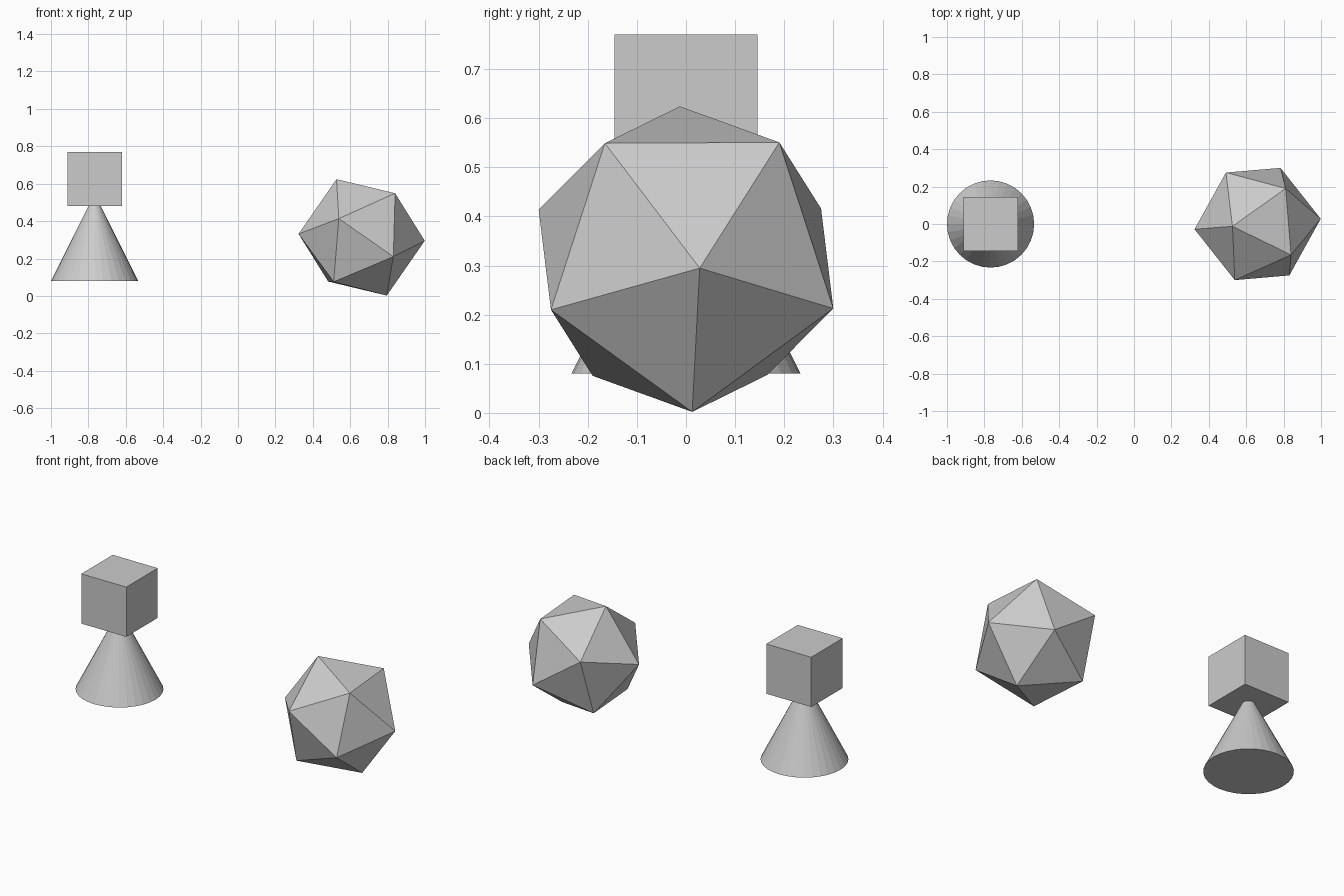
import bpy
from mathutils import Vector, Matrix

if "Cube" in bpy.data.objects:
    bpy.data.objects.remove(bpy.data.objects["Cube"])

STACK_X = -0.767      # axis shared by the cone and the cube


def name_part(name):
    bpy.context.object.name = name
    return bpy.context.object


# Cone whose tip pushes slightly into the cube
radius, height, base_z = 0.233, 0.466, 0.08
bpy.ops.mesh.primitive_cone_add(vertices=32, radius1=radius, radius2=0, depth=height,
                                location=(STACK_X, 0, base_z + height / 2))
name_part("cone")

# Cube balanced on the cone
bpy.ops.mesh.primitive_cube_add(size=0.291, location=(STACK_X, 0, 0.625))
name_part("cube")

# Tilted icosahedron: oriented by its top corner and the neighbouring left corner
bpy.ops.mesh.primitive_ico_sphere_add(subdivisions=1, radius=0.339)
ball = name_part("icosahedron")
top = Vector((-0.134, -0.0125, 0.310)).normalized()
left = Vector((-0.338, -0.028, 0.018))
side = (left - top * left.dot(top)).normalized()
turn = Matrix((side, top.cross(side), top)).transposed().to_4x4()
ball.matrix_world = Matrix.Translation((0.661, 0, 0.313)) @ turn
